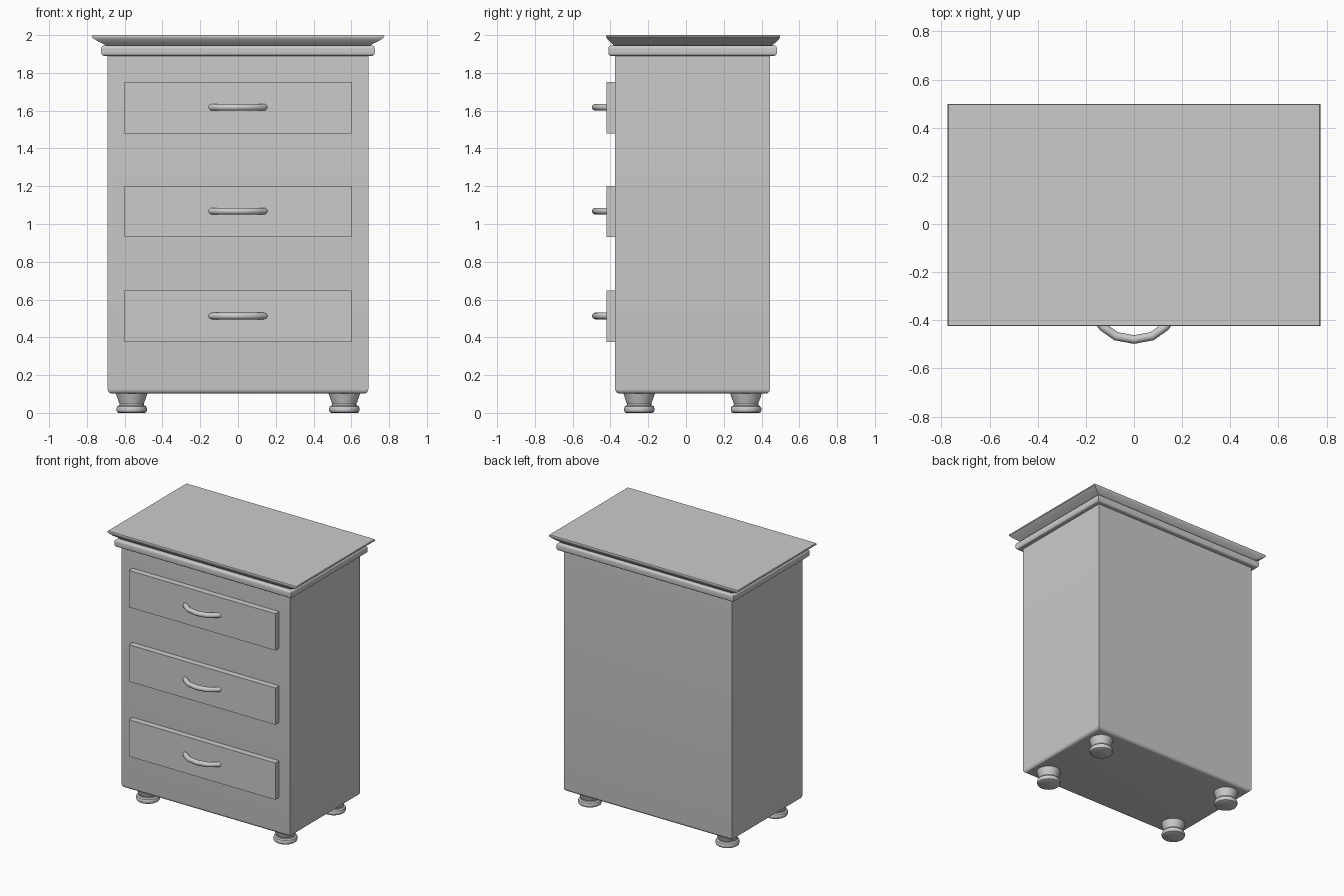
import bpy, bmesh, math
from mathutils import Vector

if "Cube" in bpy.data.objects:
    bpy.data.objects.remove(bpy.data.objects["Cube"])


def finish(name, bm, smooth=True):
    bmesh.ops.recalc_face_normals(bm, faces=bm.faces)
    me = bpy.data.meshes.new(name)
    bm.to_mesh(me)
    bm.free()
    ob = bpy.data.objects.new(name, me)
    bpy.context.collection.objects.link(ob)
    if smooth:
        bpy.ops.object.select_all(action='DESELECT')
        bpy.context.view_layer.objects.active = ob
        ob.select_set(True)
        bpy.ops.object.shade_smooth_by_angle(angle=math.radians(35))
    return ob


def loft(bm, rings):
    """Skin a list of point rings and cap both ends."""
    loops = [[bm.verts.new(p) for p in ring] for ring in rings]
    n = len(loops[0])
    for a, b in zip(loops, loops[1:]):
        for i in range(n):
            j = (i + 1) % n
            bm.faces.new((a[i], a[j], b[j], b[i]))
    bm.faces.new(loops[0])
    bm.faces.new(loops[-1])


def stacked_rects(name, cy, profile):
    """Mitred block from (half x, half y, z) levels."""
    bm = bmesh.new()
    loft(bm, [[(-x, cy - y, z), (x, cy - y, z), (x, cy + y, z), (-x, cy + y, z)]
              for x, y, z in profile])
    return finish(name, bm)


def rounded(hx, hy, cz, r, a0, a1, steps):
    """Arc of levels that rounds a horizontal edge."""
    out = []
    for i in range(steps + 1):
        a = math.radians(a0 + (a1 - a0) * i / steps)
        out.append((hx - r + r * math.cos(a), hy - r + r * math.sin(0) + r * math.cos(a),
                    cz + r * math.sin(a)))
    return out


# Carcass with rounded bottom edge
stacked_rects("cabinet_body", 0.035,
              rounded(0.69, 0.41, 0.127, 0.025, -90, 0, 5) + [(0.69, 0.41, 1.95)])

# Rounded moulding under the top
stacked_rects("top_moulding", 0.035,
              rounded(0.724, 0.446, 1.905, 0.015, -90, 0, 4)
              + rounded(0.724, 0.446, 1.930, 0.015, 0, 90, 4))

# Table top with sloping underside
stacked_rects("table_top", 0.038, [
    (0.700, 0.420, 1.945), (0.712, 0.427, 1.953), (0.740, 0.443, 1.966),
    (0.762, 0.455, 1.980), (0.773, 0.460, 1.988), (0.775, 0.461, 1.995),
    (0.771, 0.459, 2.000)])

# Handle centre line (x, y)
path = [Vector(p) for p in ((-0.145, -0.405), (-0.130, -0.427), (-0.075, -0.466), (0, -0.480),
                            (0.075, -0.466), (0.130, -0.427), (0.145, -0.405))]


def handle(name, z, r=0.018, sides=12):
    bm = bmesh.new()
    rings = []
    for i, p in enumerate(path):
        t = (path[min(i + 1, len(path) - 1)] - path[max(i - 1, 0)]).normalized()
        nx, ny = -t.y, t.x
        rings.append([(p.x + nx * r * math.cos(a), p.y + ny * r * math.cos(a), z + r * math.sin(a))
                      for a in (2 * math.pi * k / sides for k in range(sides))])
    loft(bm, rings)
    finish(name, bm)


# Drawers and their handles
for i, z in enumerate((0.375, 0.93, 1.48)):
    bm = bmesh.new()
    loft(bm, [[(-0.6, y, z), (0.6, y, z), (0.6, y, z + 0.272), (-0.6, y, z + 0.272)]
              for y in (-0.42, -0.37)])
    finish(f"drawer_front_{i + 1}", bm, False)
    handle(f"drawer_handle_{i + 1}", z + 0.138)

# Turned feet
foot_profile = [(0.070, 0.0), (0.077, 0.004), (0.081, 0.014), (0.081, 0.024), (0.077, 0.034),
                (0.066, 0.040), (0.064, 0.046), (0.068, 0.058), (0.076, 0.080), (0.084, 0.105)]
for x, side in ((-0.563, "left"), (0.563, "right")):
    for y, end in ((-0.248, "front"), (0.318, "back")):
        bm = bmesh.new()
        loft(bm, [[(x + r * math.cos(a), y + r * math.sin(a), z)
                   for a in (2 * math.pi * k / 32 for k in range(32))] for r, z in foot_profile])
        finish(f"{end}_{side}_foot", bm)
